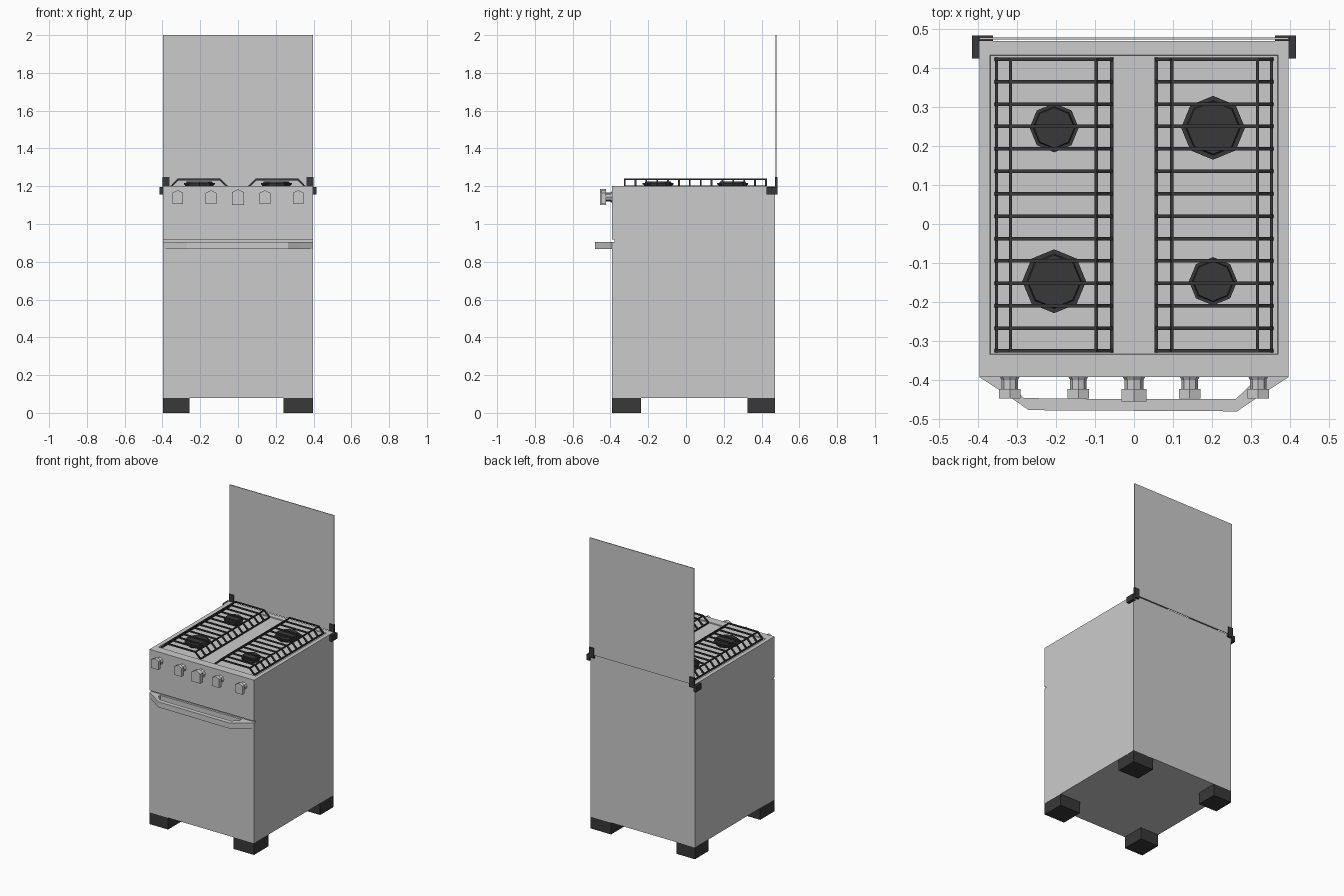
import bpy, bmesh, math
from mathutils import Vector, Matrix

if "Cube" in bpy.data.objects:
    bpy.data.objects.remove(bpy.data.objects["Cube"])

dark = bpy.data.materials.new("black_enamel")
dark.diffuse_color = (0.04, 0.04, 0.04, 1)
dark.use_nodes = True
dark.node_tree.nodes["Principled BSDF"].inputs["Base Color"].default_value = dark.diffuse_color


def finish(name, bm, mat=None):
    bmesh.ops.recalc_face_normals(bm, faces=bm.faces)
    me = bpy.data.meshes.new(name)
    bm.to_mesh(me)
    bm.free()
    ob = bpy.data.objects.new(name, me)
    bpy.context.collection.objects.link(ob)
    if mat:
        me.materials.append(mat)
    return ob


def add_box(bm, x0, x1, y0, y1, z0, z1):
    m = Matrix.Translation(((x0 + x1) / 2, (y0 + y1) / 2, (z0 + z1) / 2))
    m = m @ Matrix.Diagonal((abs(x1 - x0), y1 - y0, z1 - z0, 1))
    bmesh.ops.create_cube(bm, size=1, matrix=m)


def add_prism(bm, points, offset):
    # extrude a flat outline along an offset vector
    face = bm.faces.new([bm.verts.new(p) for p in points])
    ext = bmesh.ops.extrude_face_region(bm, geom=[face], use_keep_orig=True)
    bmesh.ops.translate(bm, vec=offset,
                        verts=[v for v in ext["geom"] if isinstance(v, bmesh.types.BMVert)])


def add_bar(bm, a, b, w=0.009):
    # square bar between two points
    a, b = Vector(a), Vector(b)
    d = b - a
    m = Matrix.Translation((a + b) / 2) @ d.to_track_quat('Z', 'Y').to_matrix().to_4x4()
    bmesh.ops.create_cube(bm, size=1, matrix=m @ Matrix.Diagonal((w, w, d.length + w * 0.5, 1)))


# cabinet: side profile with the groove above the door
F, B, W, TOP = -0.393, 0.47, 0.397, 1.2
profile = [(F, 0.08), (B, 0.08), (B, TOP), (F, TOP),
           (F, 0.918), (F + 0.014, 0.918), (F + 0.014, 0.906), (F, 0.906)]
bm = bmesh.new()
add_prism(bm, [(-W, y, z) for y, z in profile], (2 * W, 0, 0))
body = finish("stove_body", bm)

# shallow recessed cooktop
bm = bmesh.new()
bm.from_mesh(body.data)
top = max(bm.faces, key=lambda f: f.calc_center_median().z)
bmesh.ops.inset_region(bm, faces=[top], thickness=0.038)
for v in top.verts:
    v.co.y = 0.434 if v.co.y > 0 else -0.335
floor = bmesh.ops.inset_region(bm, faces=[top], thickness=0.002, depth=-0.006)
bm.to_mesh(body.data)
bm.free()

# feet
for sx, x0, x1 in (("left", -W, -0.256), ("right", 0.24, W)):
    for sy, y0, y1 in (("front", F, -0.238), ("back", 0.325, B)):
        bm = bmesh.new()
        add_box(bm, x0, x1, y0, y1, 0, 0.082)
        finish(f"{sy}_{sx}_foot", bm, dark)

# raised lid
bm = bmesh.new()
add_box(bm, -W, W, 0.474, 0.479, 1.2, 2.0)
finish("glass_lid", bm)

# lid hinges
for side, s in (("left", -1), ("right", 1)):
    bm = bmesh.new()
    for xa, xb, y0, y1, z0, z1 in ((0.395, 0.416, 0.425, 0.484, 1.156, 1.197),
                                   (0.362, 0.416, 0.470, 0.484, 1.180, 1.197),
                                   (0.362, 0.399, 0.470, 0.484, 1.195, 1.250)):
        add_box(bm, min(s * xa, s * xb), max(s * xa, s * xb), y0, y1, z0, z1)
    finish(f"{side}_hinge", bm, dark)

# burners: octagonal flange with a smaller cap
for name, x, y, r in (("back_left", -0.205, 0.247, 0.063), ("back_right", 0.203, 0.247, 0.082),
                      ("front_left", -0.205, -0.147, 0.082), ("front_right", 0.203, -0.147, 0.062)):
    bm = bmesh.new()
    for ra, rb, z0, z1 in ((0.85, 0.95, 1.192, 1.209), (1.0, 1.0, 1.208, 1.216),
                           (0.86, 0.82, 1.216, 1.226)):
        bmesh.ops.create_cone(bm, cap_ends=True, segments=8, radius1=r * ra, radius2=r * rb,
                              depth=z1 - z0, matrix=Matrix.Translation((x, y, (z0 + z1) / 2)))
    finish(f"{name}_burner", bm, dark)

# grates: bent cross bars joined by four long rails
Y0, Y1, N = -0.325, 0.423, 14
bend = [(0.057, 1.199), (0.097, 1.236), (0.317, 1.236), (0.353, 1.199)]
for side, s in (("left", -1), ("right", 1)):
    bm = bmesh.new()
    for i in range(N):
        y = Y0 + (Y1 - Y0) * i / (N - 1)
        for (xa, za), (xb, zb) in zip(bend, bend[1:]):
            add_bar(bm, (s * xa, y, za), (s * xb, y, zb))
    for x, z in bend:
        add_bar(bm, (s * x, Y0, z), (s * x, Y1, z), 0.008)
    finish(f"{side}_grate", bm, dark)

# control knobs: house-shaped head on a stem
for i, x in enumerate((-0.319, -0.143, 0, 0.143, 0.319)):
    k = 1.15 if i == 2 else 1.0
    bm = bmesh.new()
    head = [(-0.028, -0.035), (0.028, -0.035), (0.028, 0.023), (0, 0.037), (-0.028, 0.023)]
    add_prism(bm, [(x + u * k, -0.424, 1.142 + v * k) for u, v in head],
              (0, -0.024 - 0.008 * (i == 2), 0))
    rot = Matrix.Rotation(math.pi / 2, 4, 'X')
    for r1, r2, ya, yb in ((0.027, 0.021, -0.390, -0.400), (0.021, 0.021, -0.398, -0.426)):
        bmesh.ops.create_cone(bm, cap_ends=True, segments=8, radius1=r1 * k, radius2=r2 * k,
                              depth=ya - yb,
                              matrix=Matrix.Translation((x, (ya + yb) / 2, 1.142)) @ rot)
    finish(f"control_knob_{i + 1}", bm)

# oven door handle: bent flat bar
outline = [(-0.397, F), (-0.325, -0.440), (-0.270, -0.478), (0.265, -0.481), (0.325, -0.440),
           (0.397, F), (0.300, F), (0.300, -0.412), (0.262, -0.449), (0, -0.450),
           (-0.283, -0.447), (-0.315, -0.412), (-0.315, F)]
bm = bmesh.new()
add_prism(bm, [(x, y, 0.868) for x, y in outline], (0, 0, 0.038))
finish("door_handle", bm)
